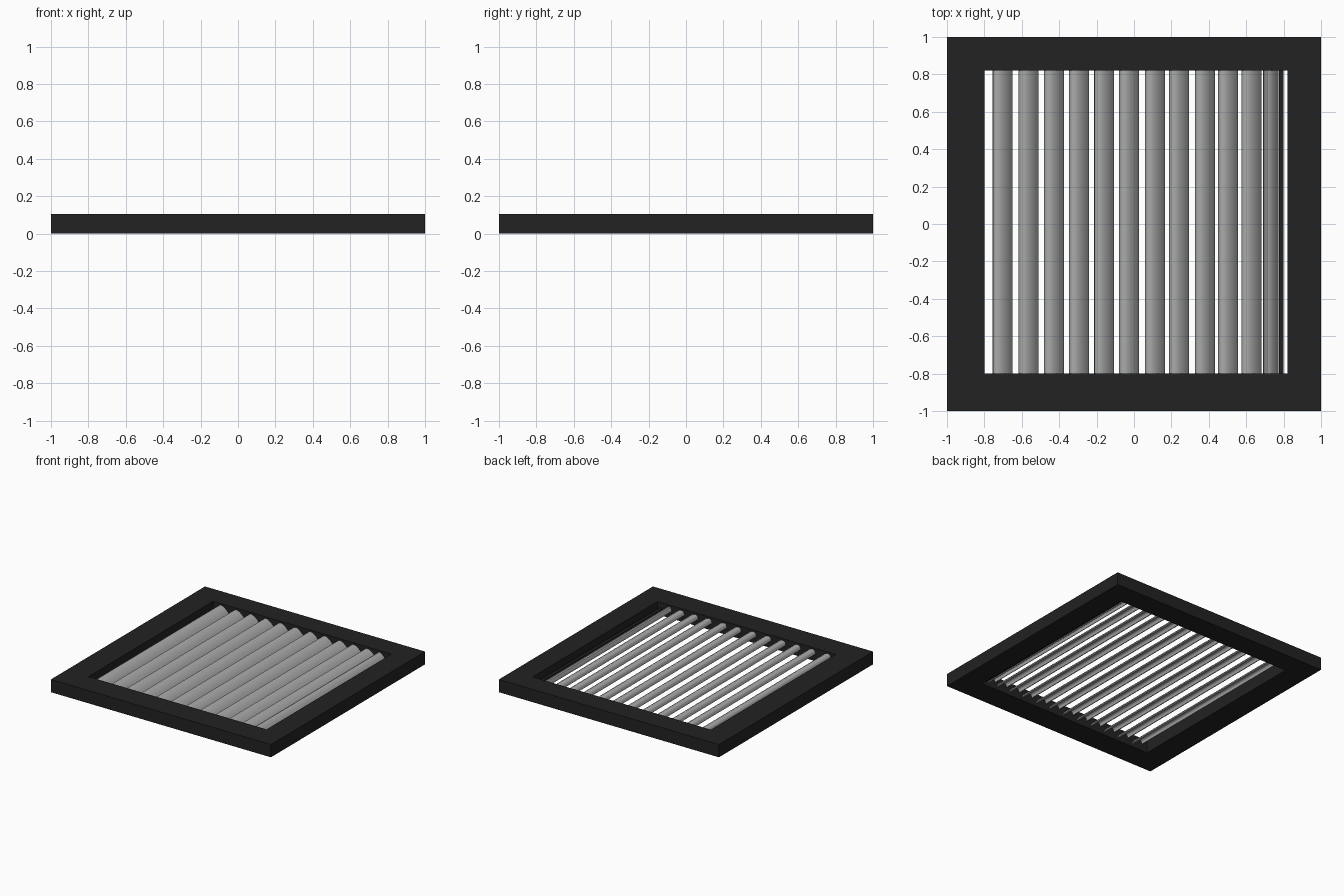
import bpy, bmesh

if "Cube" in bpy.data.objects:
    bpy.data.objects.remove(bpy.data.objects["Cube"])

def material(name, c):
    m = bpy.data.materials.new(name)
    m.diffuse_color = (*c, 1)
    m.use_nodes = True
    m.node_tree.nodes["Principled BSDF"].inputs["Base Color"].default_value = m.diffuse_color
    return m

black = material("black_plastic", (0.016, 0.016, 0.016))
grey = material("grey_metal", (0.40, 0.41, 0.40))

Y0, Y1 = -0.80, 0.82      # opening in y
X0, X1 = -0.80, 0.82      # opening in x
H = 0.105

def finish(name, bm, mat, smooth=False):
    bmesh.ops.recalc_face_normals(bm, faces=bm.faces)
    me = bpy.data.meshes.new(name)
    bm.to_mesh(me)
    bm.free()
    me.materials.append(mat)
    ob = bpy.data.objects.new(name, me)
    bpy.context.collection.objects.link(ob)
    if smooth:
        bpy.ops.object.select_all(action='DESELECT')
        bpy.context.view_layer.objects.active = ob
        ob.select_set(True)
        bpy.ops.object.shade_smooth_by_angle(angle=0.6)
    return ob

# Square frame: flat ring extruded upward
bm = bmesh.new()
outer = [(-1, -1), (1, -1), (1, 1), (-1, 1)]
inner = [(X0, Y0), (X1, Y0), (X1, Y1), (X0, Y1)]
o = [bm.verts.new((x, y, 0)) for x, y in outer]
i = [bm.verts.new((x, y, 0)) for x, y in inner]
ring = [bm.faces.new((o[k], o[(k + 1) % 4], i[(k + 1) % 4], i[k])) for k in range(4)]
ext = bmesh.ops.extrude_face_region(bm, geom=ring, use_keep_orig=True)
bmesh.ops.translate(bm, vec=(0, 0, H),
                    verts=[g for g in ext["geom"] if isinstance(g, bmesh.types.BMVert)])
finish("frame", bm, black)

def bar(name, profile, mat, smooth=False):
    """Extrude an x-z profile along y across the opening."""
    bm = bmesh.new()
    f = bm.faces.new([bm.verts.new((x, Y0, z)) for x, z in profile])
    ext = bmesh.ops.extrude_face_region(bm, geom=[f], use_keep_orig=True)
    bmesh.ops.translate(bm, vec=(0, Y1 - Y0, 0),
                        verts=[g for g in ext["geom"] if isinstance(g, bmesh.types.BMVert)])
    return finish(name, bm, mat, smooth)

# Curved louvre slats, rolled lip on the left and drooping to the right
top = [(0, 0.058), (0.004, 0.078), (0.013, 0.088), (0.027, 0.092), (0.045, 0.088),
       (0.063, 0.078), (0.080, 0.064), (0.095, 0.047), (0.107, 0.028)]
under = [(0.099, 0.024), (0.088, 0.041), (0.074, 0.056), (0.058, 0.070), (0.042, 0.080),
         (0.027, 0.083), (0.017, 0.080), (0.011, 0.073), (0.008, 0.057)]
starts = [-0.757, -0.617, -0.482, -0.347, -0.214, -0.079, 0.058, 0.188, 0.325, 0.450, 0.574, 0.690]
for n, x in enumerate(starts):
    w = 0.77 if n == len(starts) - 1 else 1.0
    bar(f"slat_{n + 1}", [(x + u * w, z) for u, z in top + under], grey, True)

# Dark stop bar beside the last slat
bar("stop_bar", [(0.775, 0.03), (0.80, 0.03), (0.80, 0.06), (0.775, 0.06)], black)
